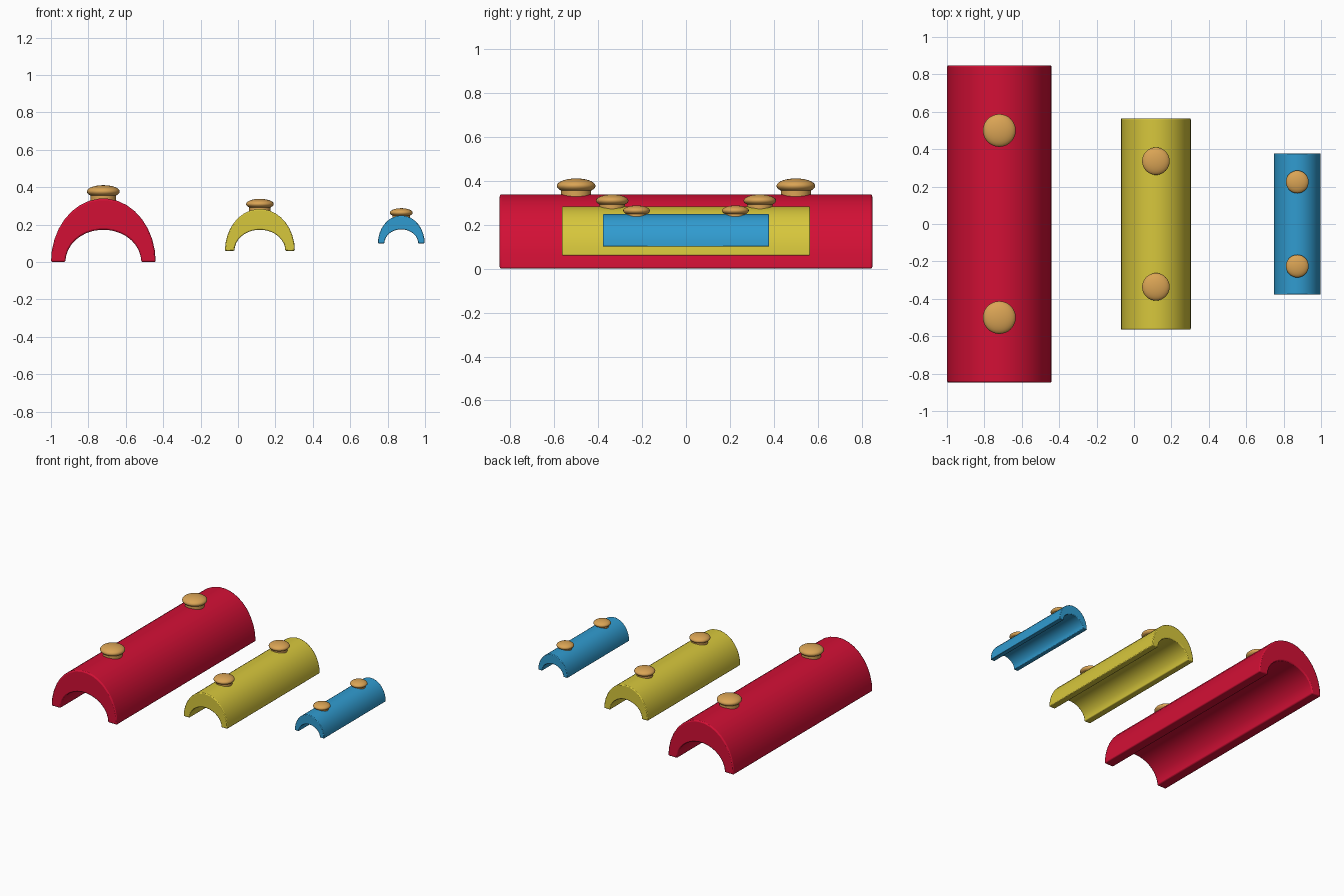
import bpy, bmesh, math

if "Cube" in bpy.data.objects:
    bpy.data.objects.remove(bpy.data.objects["Cube"])


def material(name, rgb):
    m = bpy.data.materials.new(name)
    m.diffuse_color = (*rgb, 1.0)
    m.use_nodes = True
    m.node_tree.nodes["Principled BSDF"].inputs["Base Color"].default_value = m.diffuse_color
    return m


RED = material("red", (0.65, 0.005, 0.036))
YELLOW = material("yellow", (0.68, 0.57, 0.045))
BLUE = material("blue", (0.03, 0.33, 0.63))
WOOD = material("tan wood", (0.70, 0.37, 0.09))


def finish(bm, name, mat, angle, bevel=0.0):
    bmesh.ops.recalc_face_normals(bm, faces=bm.faces[:])
    me = bpy.data.meshes.new(name)
    bm.to_mesh(me)
    bm.free()
    ob = bpy.data.objects.new(name, me)
    bpy.context.collection.objects.link(ob)
    me.materials.append(mat)
    if bevel:
        mod = ob.modifiers.new("soft_edges", 'BEVEL')
        mod.width = bevel
        mod.segments = 2
        mod.limit_method = 'ANGLE'
        mod.angle_limit = math.radians(50)
    bpy.ops.object.select_all(action='DESELECT')
    ob.select_set(True)
    bpy.context.view_layer.objects.active = ob
    bpy.ops.object.shade_smooth_by_angle(angle=math.radians(angle))
    return ob


def arc(cx, z0, rx, rz, n=17):
    return [(cx + rx * math.cos(math.pi * i / n), z0 + rz * math.sin(math.pi * i / n))
            for i in range(n + 1)]


# Half-tube bar: arched cross-section swept along y
def bar(name, mat, cx, half_len, z0, outer, inner, bevel):
    bm = bmesh.new()
    o, i = arc(cx, z0, *outer), arc(cx, z0, *inner)
    rings = []
    for y in (-half_len, half_len):
        rings.append([[bm.verts.new((x, y, z)) for x, z in p] for p in (o, i)])
    (fo, fi), (bo, bi) = rings
    n = len(o) - 1
    for k in range(n):
        for a, b in ((fo, fi), (bo, bi), (fo, bo), (fi, bi)):
            bm.faces.new((a[k], a[k + 1], b[k + 1], b[k]))
    for k in (0, n):
        bm.faces.new((fo[k], bo[k], bi[k], fi[k]))
    finish(bm, name, mat, 35, bevel)


# Post: flattened ball on a short neck, made by spinning a profile
def post(name, x, y, top, r, zc, h):
    pts = [(0.0, top - 0.03), (r * 0.78, top - 0.03), (r * 0.78, zc - h * 0.62)]
    for k in range(13):
        a = math.radians(-38 + 128 * k / 12)
        pts.append((r * math.cos(a) if k < 12 else 0.0, zc + h * math.sin(a)))
    bm = bmesh.new()
    vs = [bm.verts.new((x + px, y, pz)) for px, pz in pts]
    es = [bm.edges.new(e) for e in zip(vs, vs[1:])]
    bmesh.ops.spin(bm, geom=vs + es, cent=(x, y, 0), axis=(0, 0, 1),
                   angle=2 * math.pi, steps=32)
    bmesh.ops.remove_doubles(bm, verts=bm.verts[:], dist=1e-5)
    finish(bm, name, WOOD, 40)


# name, colour, x, half length, base z, outer radii, inner radii, post (y, r, z, half height)
BARS = [
    ("large", RED, -0.72, 0.848, 0.0, (0.28, 0.34), (0.203, 0.173), (0.50, 0.088, 0.377, 0.034)),
    ("medium", YELLOW, 0.117, 0.565, 0.06, (0.187, 0.224), (0.136, 0.113), (0.336, 0.074, 0.31, 0.028)),
    ("small", BLUE, 0.873, 0.378, 0.1, (0.125, 0.149), (0.09, 0.075), (0.225, 0.061, 0.264, 0.024)),
]
for size, mat, cx, hl, z0, outer, inner, (py, r, zc, h) in BARS:
    bar(size + "_bar", mat, cx, hl, z0, outer, inner, 0.03 * outer[0])
    for side, s in (("front", -1), ("back", 1)):
        post(f"{size}_{side}_post", cx, s * py, z0 + outer[1], r, zc, h)
